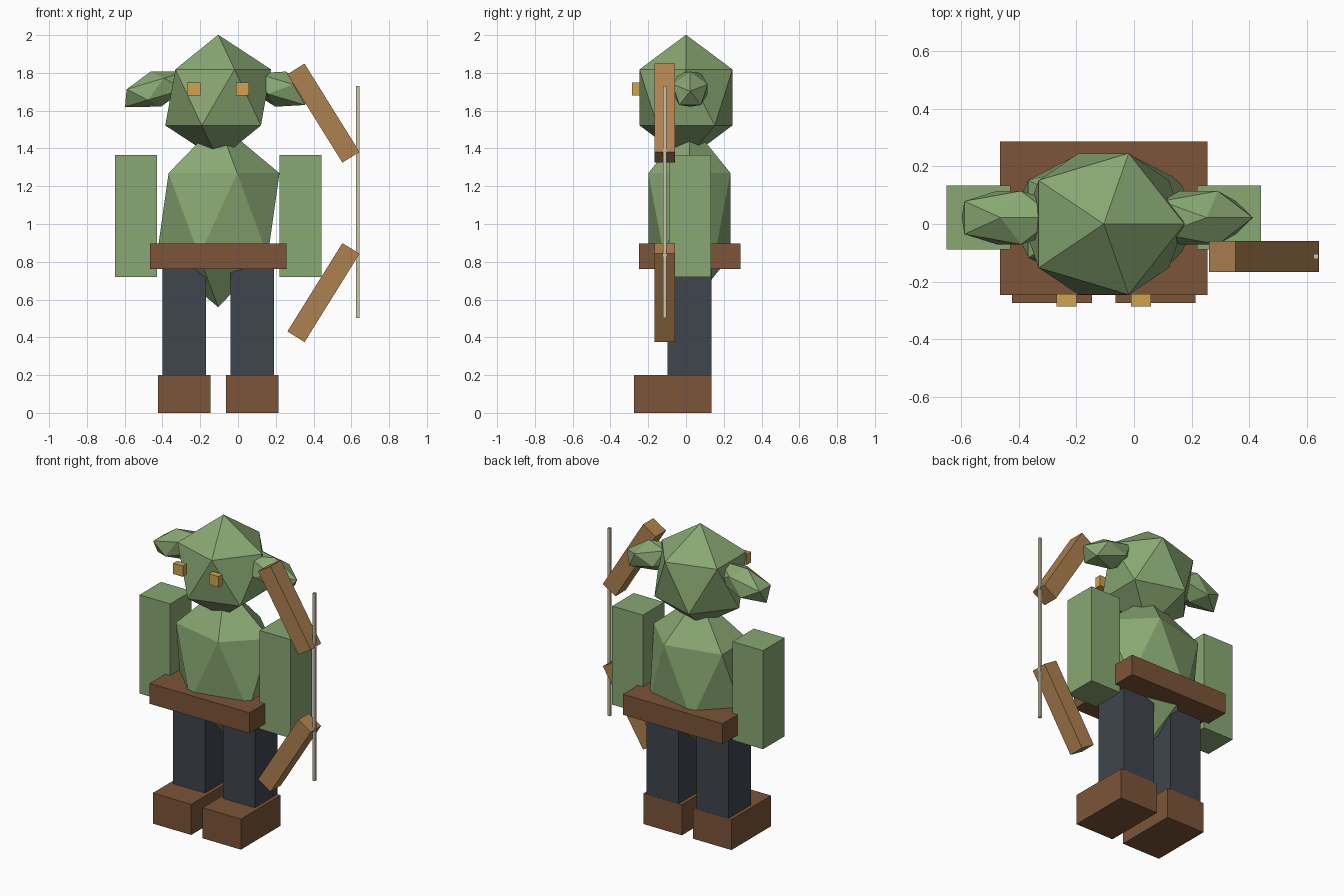
import bpy
from math import radians

if "Cube" in bpy.data.objects:
    bpy.data.objects.remove(bpy.data.objects["Cube"])

CX = -0.105  # body's mirror line in x


def material(name, rgb):
    m = bpy.data.materials.new(name)
    m.diffuse_color = (*rgb, 1)
    m.use_nodes = True
    m.node_tree.nodes["Principled BSDF"].inputs["Base Color"].default_value = m.diffuse_color
    return m


SKIN = material("green_skin", (0.25, 0.39, 0.17))
LEATHER = material("brown_leather", (0.20, 0.09, 0.04))
CLOTH = material("dark_cloth", (0.05, 0.06, 0.075))
WOOD = material("bow_wood", (0.42, 0.22, 0.08))
AMBER = material("amber", (0.62, 0.37, 0.08))
CORD = material("cord", (0.6, 0.55, 0.42))


def finish(name, scale, mat):
    ob = bpy.context.object
    ob.name = name
    ob.scale = scale
    ob.data.materials.append(mat)
    return ob


def box(name, loc, size, mat, tilt=0.0):
    bpy.ops.mesh.primitive_cube_add(size=1, location=loc, rotation=(0, radians(tilt), 0))
    return finish(name, size, mat)


def gem(name, loc, radii, mat, tilt=0.0):
    """Twenty-sided low-poly ball, stretched then tilted about y."""
    bpy.ops.mesh.primitive_ico_sphere_add(subdivisions=1, radius=1, location=loc,
                                          rotation=(0, radians(tilt), 0))
    return finish(name, radii, mat)


# Torso, head and belt
gem("torso", (CX, 0.018, 1.05), (0.363, 0.256, 0.49), SKIN)
gem("head", (CX, 0, 1.67), (0.313, 0.289, 0.332), SKIN)
box("belt", (CX, 0.02, 0.829), (0.722, 0.535, 0.134), LEATHER)

# Paired parts
for side, s in (("left", -1), ("right", 1)):
    gem(side + "_ear", (CX + s * 0.33, 0.022, 1.714), (0.205, 0.109, 0.097), SKIN, s * 16.6)
    box(side + "_eye", (CX + s * 0.129, -0.265, 1.714), (0.07, 0.043, 0.07), AMBER)
    box(side + "_arm", (CX + s * 0.435, 0.022, 1.042), (0.222, 0.222, 0.645), SKIN)
    box(side + "_leg", (CX + s * 0.18, 0.018, 0.46), (0.232, 0.232, 0.64), CLOTH)
    box(side + "_boot", (CX + s * 0.18, -0.07, 0.1), (0.278, 0.41, 0.2), LEATHER)

# Bow: two angled limbs and a string
for name, s in (("upper", 1), ("lower", -1)):
    box(name + "_bow_limb", (0.4525, -0.113, 1.112 + s * 0.475), (0.107, 0.107, 0.551),
        WOOD, -s * 31.9)
box("bow_string", (0.633, -0.113, 1.117), (0.018, 0.018, 1.227), CORD)
